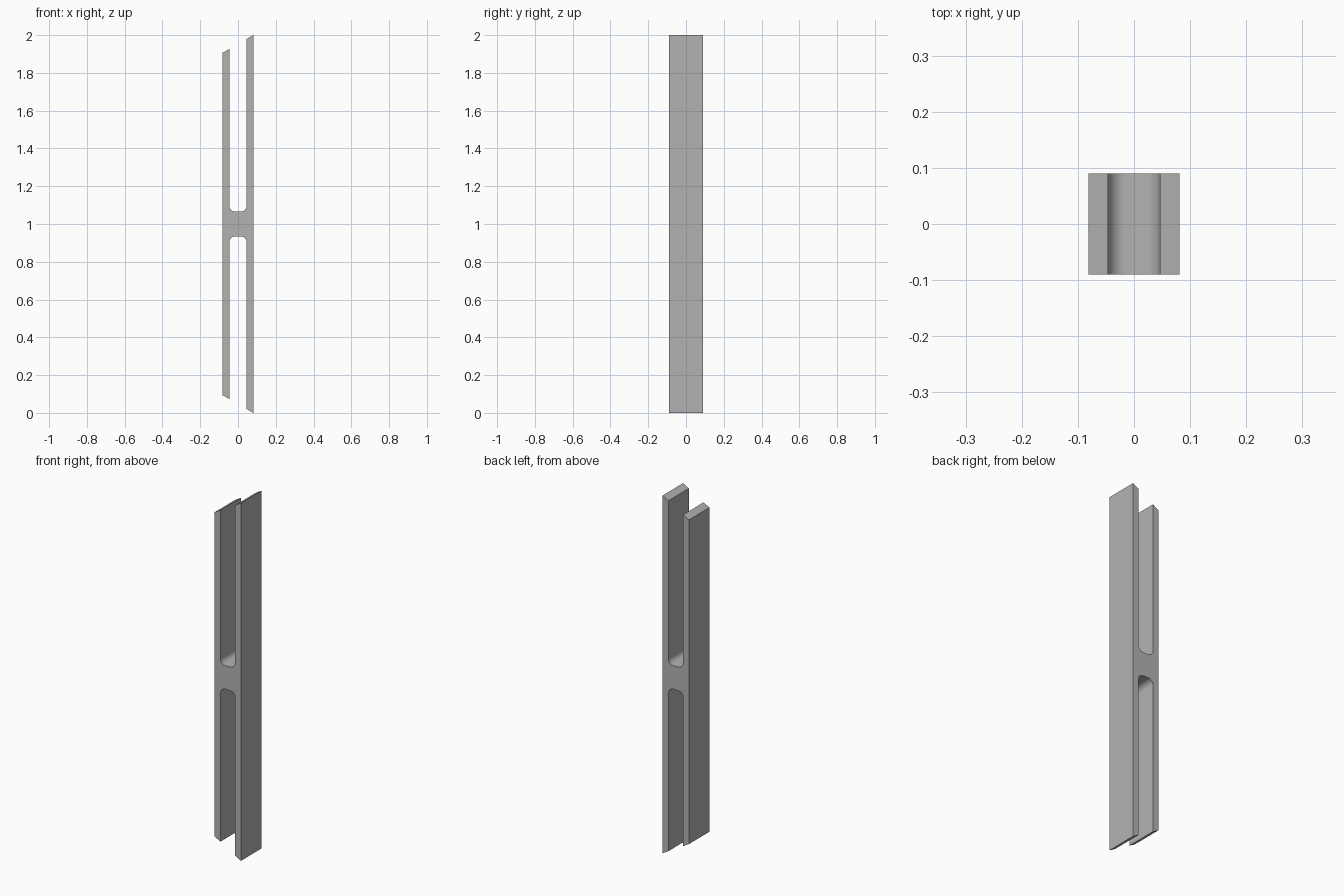
import bpy
import bmesh
from math import cos, sin, tan, pi, radians

cube = bpy.data.objects.get("Cube")
if cube:
    bpy.data.objects.remove(cube, do_unlink=True)

OUTER, INNER = 0.081, 0.046      # half widths of the bar and of the slots
HALF_DEPTH = 0.09
WEB = 0.066                      # half thickness of the middle web
FILLET, STEPS = 0.031, 12
SLOPE = tan(radians(30))         # mitre of the bar ends


def mitre(x):
    """Height of the slanted end above the middle of the bar."""
    return 1 - (OUTER - x) * SLOPE


def upper_outline():
    """Upper half of the profile, from the left side to the right side."""
    pts = [(OUTER, mitre(OUTER)), (INNER, mitre(INNER))]
    for side in (1, -1):
        arc = []
        for i in range(STEPS + 1):
            a = pi / 2 * i / STEPS
            arc.append((side * (INNER - FILLET + FILLET * cos(a)),
                        WEB + FILLET - FILLET * sin(a)))
        pts += arc if side > 0 else arc[::-1]
    return pts + [(-INNER, mitre(-INNER)), (-OUTER, mitre(-OUTER))]


# Warm-free mid grey
grey = bpy.data.materials.new("plain grey")
grey.use_nodes = True
color = (0.45, 0.45, 0.45, 1)
grey.diffuse_color = color
grey.node_tree.nodes["Principled BSDF"].inputs["Base Color"].default_value = color

# Slotted bar: mirrored profile extruded front to back
upper = upper_outline()
outline = upper + [(x, -z) for x, z in reversed(upper)]
bm = bmesh.new()
front = bm.faces.new([bm.verts.new((x, -HALF_DEPTH, z + 1)) for x, z in outline])
extruded = bmesh.ops.extrude_face_region(bm, geom=[front])["geom"]
bmesh.ops.translate(bm, vec=(0, 2 * HALF_DEPTH, 0),
                    verts=[v for v in extruded if isinstance(v, bmesh.types.BMVert)])
bmesh.ops.recalc_face_normals(bm, faces=bm.faces)

mesh = bpy.data.meshes.new("slotted_bar")
bm.to_mesh(mesh)
bm.free()
mesh.materials.append(grey)
bar = bpy.data.objects.new("slotted_bar", mesh)
bpy.context.collection.objects.link(bar)

# Smooth slot fillets, sharp edges elsewhere
bpy.context.view_layer.objects.active = bar
bar.select_set(True)
bpy.ops.object.shade_smooth_by_angle(angle=radians(25))
